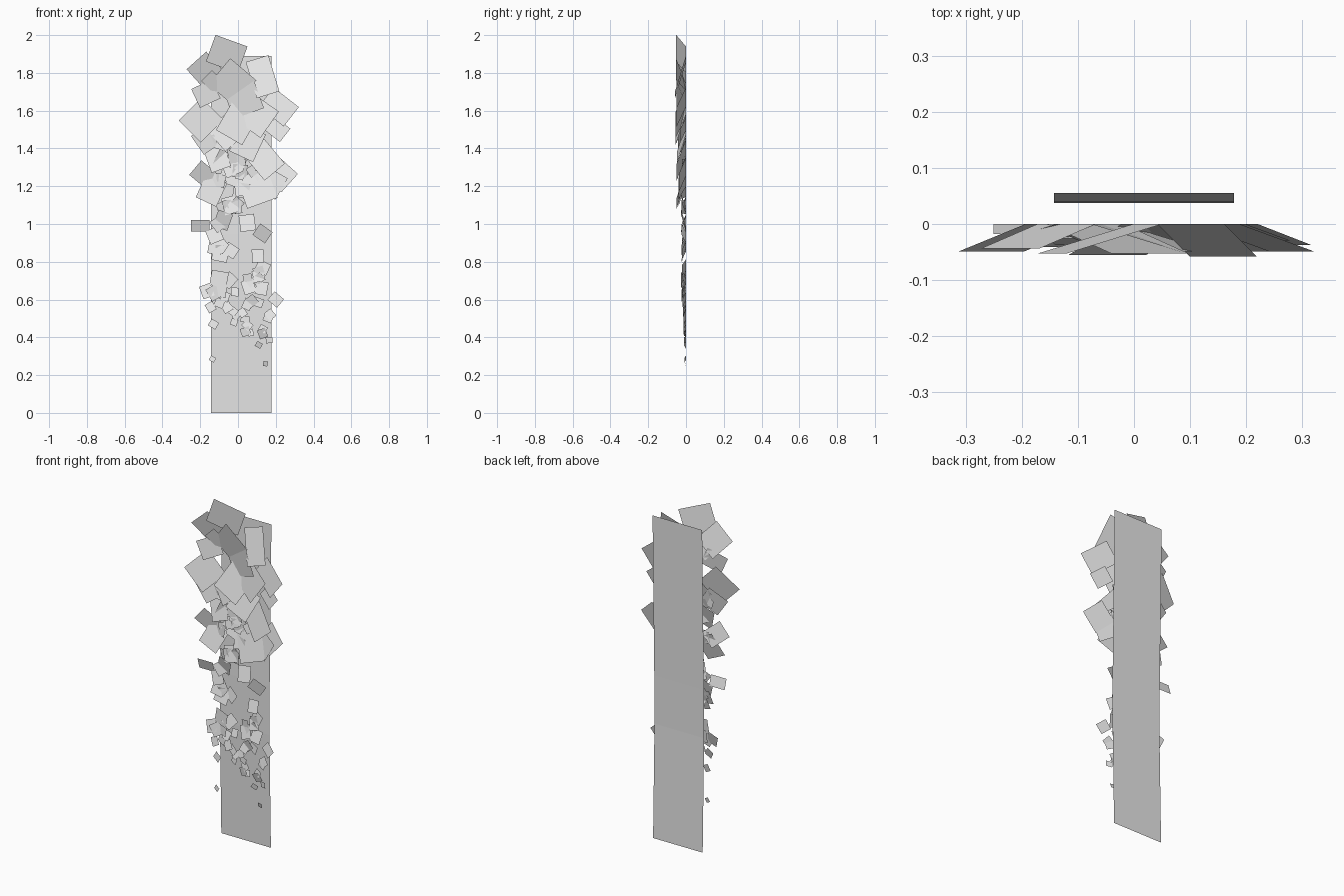
import bpy, bmesh, math, random
from mathutils import Vector

cube = bpy.data.objects.get("Cube")
if cube:
    bpy.data.objects.remove(cube)

grey = bpy.data.materials.new("plain_grey")
grey.use_nodes = True
colour = (0.8, 0.8, 0.8, 1)
grey.diffuse_color = colour
grey.node_tree.nodes["Principled BSDF"].inputs["Base Color"].default_value = colour

SLOPE = 0.29   # how far each card tip leans forward, per unit of length


def finish(bm, name):
    mesh = bpy.data.meshes.new(name)
    bm.to_mesh(mesh)
    bm.free()
    mesh.materials.append(grey)
    obj = bpy.data.objects.new(name, mesh)
    bpy.context.collection.objects.link(obj)
    return obj


def add_card(bm, x, z, length, width, tip):
    """Flat card: base edge on y = 0, tip edge leaning forward; tip is its angle in the xz plane."""
    a = math.radians(tip)
    along = Vector((math.cos(a), 0, math.sin(a))) * length / 2
    side = Vector((-math.sin(a), 0, math.cos(a))) * width / 2
    lean = Vector((0, -SLOPE * length, 0))
    c = Vector((x, 0, z))
    corners = (c - along - side, c + along - side + lean,
               c + along + side + lean, c - along + side)
    bm.faces.new([bm.verts.new(p) for p in corners])


# Backing panel: a tall strip with a slight bend
bm = bmesh.new()
rows = [[bm.verts.new((x, y, z)) for x in (-0.143, 0.178)]
        for y, z in ((0.05, 0), (0.037, 0.665), (0.039, 0.95), (0.055, 1.89))]
for low, high in zip(rows, rows[1:]):
    bm.faces.new((low[0], low[1], high[1], high[0]))
finish(bm, "backing_panel")

# Large cards of the crown: x, z, length, width, tip angle
large = [
    (-0.06, 1.90, .18, .15, 160), (0.13, 1.78, .20, .125, -73),
    (-0.17, 1.81, .15, .14, 132), (-0.03, 1.75, .18, .18, 50),
    (-0.195, 1.55, .17, .165, 225), (-0.17, 1.69, .12, .11, 205),
    (-0.13, 1.75, .10, .08, 135), (0.215, 1.62, .17, .13, -38),
    (0.09, 1.58, .19, .17, -35), (0.0, 1.54, .19, .16, -120),
    (-0.07, 1.48, .15, .12, -50), (0.21, 1.50, .10, .09, -38),
    (0.05, 1.43, .16, .14, -115), (0.14, 1.34, .17, .14, -50),
    (0.225, 1.26, .13, .13, -42), (0.10, 1.19, .17, .17, -70),
    (0.17, 1.22, .14, .13, -30), (-0.18, 1.26, .12, .10, 140),
    (-0.14, 1.18, .14, .12, -115), (-0.11, 1.35, .13, .11, -70),
    (-0.165, 1.45, .12, .12, 215), (0.03, 1.66, .17, .16, 20),
    (-0.20, 0.99, .06, .10, 90), (0.0, 1.37, .10, .10, 60),
]
bm = bmesh.new()
for card in large:
    add_card(bm, *card)
finish(bm, "large_cards")

# Placed small cards: x, z, size, tip angle
small = [
    (-0.135, 0.285, .03, -30), (0.145, 0.26, .026, 80), (0.165, 0.385, .035, 5),
    (0.11, 0.36, .033, 150), (0.20, 0.60, .065, -40), (-0.165, 0.645, .07, -70),
    (-0.12, 0.64, .08, 210), (-0.145, 0.56, .05, -60), (-0.13, 0.47, .045, -30),
    (0.105, 0.83, .07, -88), (0.13, 0.95, .08, 145), (0.13, 0.77, .07, -25),
    (-0.10, 0.71, .09, -10), (-0.08, 1.02, .09, 70), (-0.12, 0.88, .08, -100),
    (-0.04, 1.10, .09, -75), (0.07, 0.59, .06, 40), (0.17, 0.52, .05, -50),
    (0.04, 0.43, .05, 20), (0.13, 0.42, .05, 110), (-0.06, 0.56, .055, -60),
]
# Bands of scattered cards: bottom z, top z, left x, right x, smallest, largest, count
bands = [
    (0.42, 0.56, -0.04, 0.17, .035, .055, 9),
    (0.57, 0.76, -0.13, 0.14, .045, .075, 14),
    (0.84, 1.03, -0.13, 0.10, .06, .09, 9),
    (1.05, 1.20, -0.12, 0.02, .06, .09, 6),
    (1.20, 1.45, -0.15, 0.14, .05, .09, 24),
]
bm = bmesh.new()
for x, z, size, tip in small:
    add_card(bm, x, z, size, size * 0.9, tip)
random.seed(7)
for z0, z1, x0, x1, s0, s1, count in bands:
    for _ in range(count):
        size = random.uniform(s0, s1)
        add_card(bm, random.uniform(x0, x1), random.uniform(z0, z1),
                 size, size * random.uniform(0.7, 1.0),
                 random.gauss(-60, 75))
finish(bm, "small_cards")
